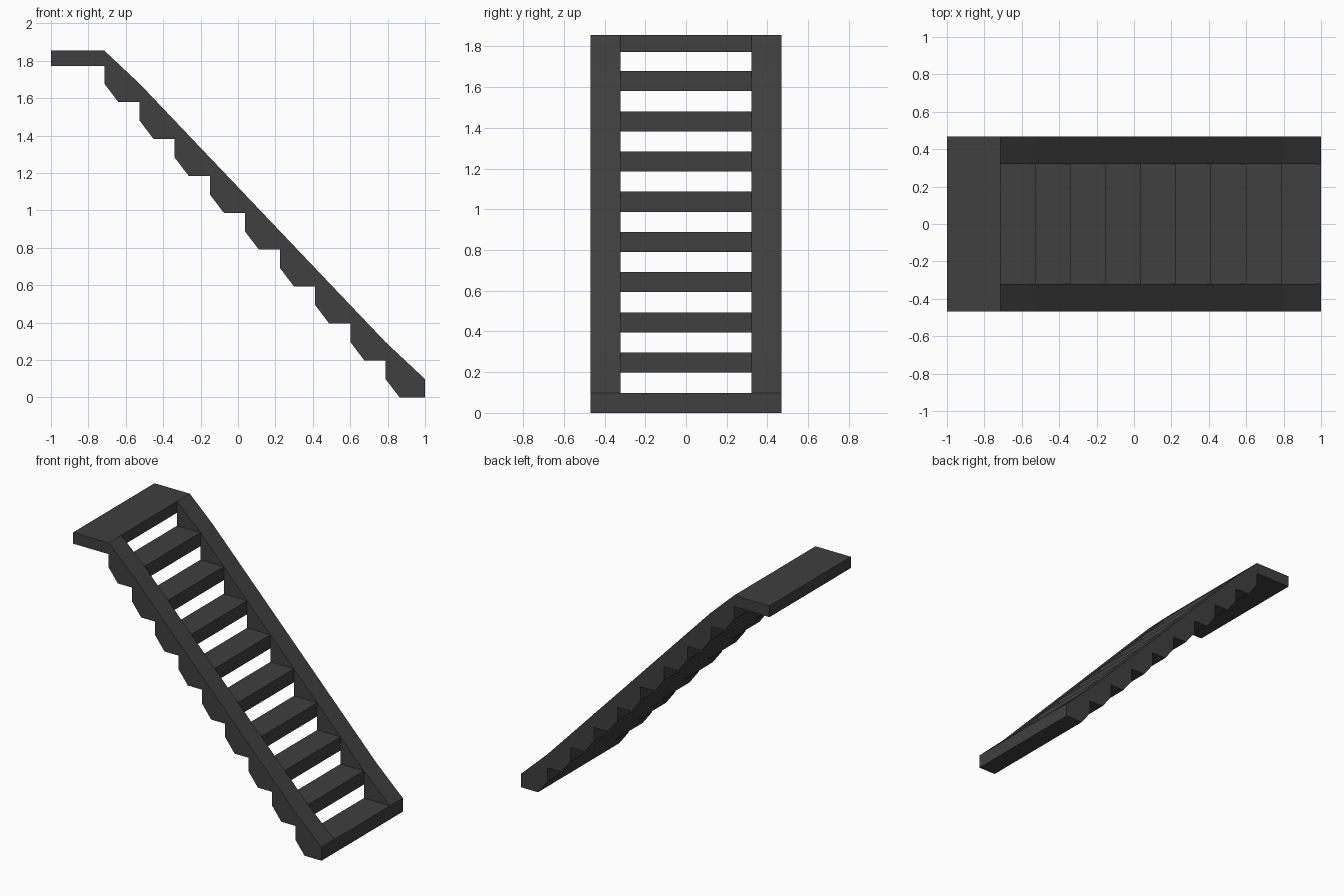
import bpy, bmesh

if "Cube" in bpy.data.objects:
    bpy.data.objects.remove(bpy.data.objects["Cube"])

N = 9                        # number of treads
X0, RUN = -0.715, 0.188      # back of the top tread, going per step
RISE, THICK = 0.1975, 0.0985 # step rise, tread thickness
TOP = 1.855                  # platform height
Y_IN, Y_OUT = 0.321, 0.468   # inner and outer faces of the stringers
CHAMFER = 0.075

mat = bpy.data.materials.new("dark grey")
mat.diffuse_color = (0.05, 0.05, 0.05, 1)
mat.use_nodes = True
mat.node_tree.nodes["Principled BSDF"].inputs["Base Color"].default_value = mat.diffuse_color


def extrude_profile(name, profile, y0, y1, caps=True):
    """Extrude an x-z outline from y0 to y1."""
    bm = bmesh.new()
    a = [bm.verts.new((x, y0, z)) for x, z in profile]
    b = [bm.verts.new((x, y1, z)) for x, z in profile]
    n = len(profile)
    for i in range(n):
        j = (i + 1) % n
        bm.faces.new((a[i], a[j], b[j], b[i]))
    if caps:
        bm.faces.new(a)
        bm.faces.new(b[::-1])
    bmesh.ops.recalc_face_normals(bm, faces=bm.faces)
    me = bpy.data.meshes.new(name)
    bm.to_mesh(me)
    bm.free()
    me.materials.append(mat)
    ob = bpy.data.objects.new(name, me)
    bpy.context.collection.objects.link(ob)
    return ob


def step(k):
    """Back x, front x and bottom z of tread k, counted from the top."""
    x = X0 + k * RUN
    front = 1.0 if k == N - 1 else x + RUN
    return x, front, (N - 1 - k) * RISE


# top landing
extrude_profile("landing", [(-1, 1.773), (X0, 1.773), (X0, TOP), (-1, TOP)], -Y_OUT, Y_OUT)

# treads with chamfered lower back edge
for k in range(N):
    x, f, z = step(k)
    extrude_profile(f"tread_{k + 1}",
                    [(x, z + THICK), (x + CHAMFER, z), (f, z), (f, z + THICK)],
                    -Y_IN, Y_IN)

# stringers: sawtooth underside, straight sloped top
outline = [(X0, TOP)]
for k in range(N):
    x, f, z = step(k)
    outline += [(x, z + THICK), (x + CHAMFER, z), (f, z)]
outline += [(step(k)[1], step(k)[2] + THICK) for k in reversed(range(N))]
extrude_profile("stringer_front", outline, -Y_OUT, -Y_IN)
extrude_profile("stringer_back", outline, Y_IN, Y_OUT)
